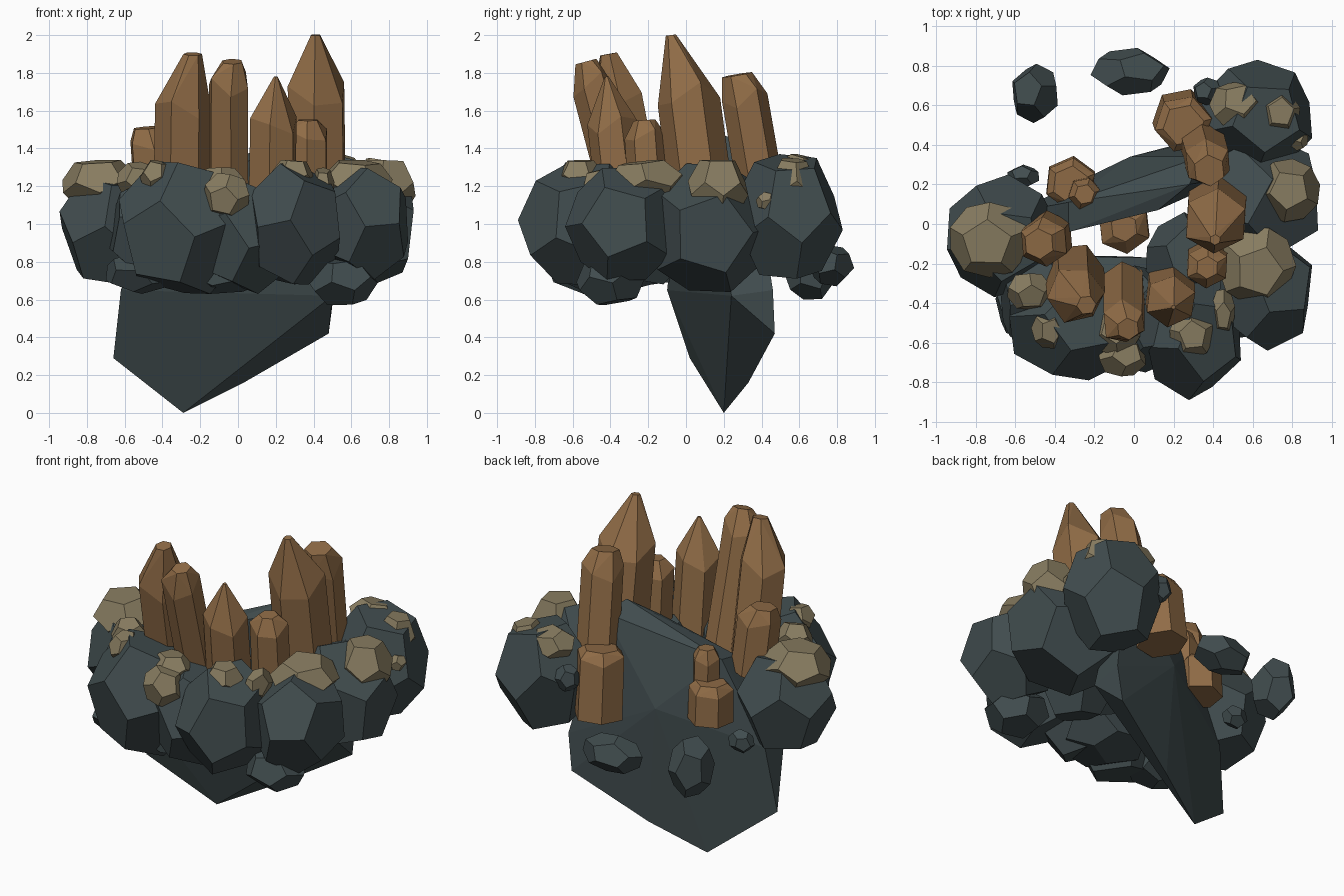
import bpy, bmesh, math, random
from mathutils import Vector, Euler

random.seed(4)
cube = bpy.data.objects.get("Cube")
if cube:
    bpy.data.objects.remove(cube)


def material(name, rgb):
    m = bpy.data.materials.new(name)
    m.use_nodes = True
    m.diffuse_color = (*rgb, 1)
    m.node_tree.nodes["Principled BSDF"].inputs["Base Color"].default_value = (*rgb, 1)
    return m


STONE = material("dark slate", (0.053, 0.074, 0.078))
COPPER = material("copper brown", (0.28, 0.15, 0.062))
ORE = material("dull tan", (0.245, 0.202, 0.118))


def hull(name, points, mat):
    """Flat-faced convex solid around the points."""
    bm = bmesh.new()
    for p in points:
        bm.verts.new(p)
    bmesh.ops.convex_hull(bm, input=bm.verts[:])
    loose = [v for v in bm.verts if not v.link_faces]
    bmesh.ops.delete(bm, geom=loose, context='VERTS')
    bmesh.ops.dissolve_limit(bm, angle_limit=math.radians(3), verts=bm.verts[:], edges=bm.edges[:])
    bmesh.ops.recalc_face_normals(bm, faces=bm.faces[:])
    me = bpy.data.meshes.new(name)
    bm.to_mesh(me)
    bm.free()
    me.materials.append(mat)
    ob = bpy.data.objects.new(name, me)
    bpy.context.collection.objects.link(ob)


def dodecahedron():
    """Corners of a dodecahedron: face centres of an icosahedron."""
    bm = bmesh.new()
    bmesh.ops.create_icosphere(bm, subdivisions=1, radius=1)
    pts = [f.calc_center_median() for f in bm.faces]
    bm.free()
    return pts


DODECA = dodecahedron()


def boulder(name, centre, half, mat=STONE, tilt=6.28):
    """Turned dodecahedron fitted to a box of the given half sizes."""
    turn = Euler([random.uniform(0, t) for t in (tilt, tilt, 6.28)]).to_matrix()
    pts = [turn @ p for p in DODECA]
    lo = [min(p[i] for p in pts) for i in range(3)]
    hi = [max(p[i] for p in pts) for i in range(3)]
    fitted = [Vector(centre[i] + half[i] * (2 * (p[i] - lo[i]) / (hi[i] - lo[i]) - 1)
                     for i in range(3)) for p in pts]
    hull(name, fitted, mat)


def crystal(name, base, top, r, tip, shoulder, shift=(0, 0)):
    """Six-sided shaft with a narrowed tip that may sit off its axis."""
    base, top = Vector(base), Vector(top)
    axis = top - base
    turn = axis.to_track_quat('Z', 'Y')
    spin = random.uniform(0, 1)
    pts = []
    for t, k in ((0, 1.0), (shoulder, 0.98), (1, tip)):
        offset = Vector((*shift, 0)) if t == 1 else Vector()
        for i in range(6):
            a = spin + i * math.tau / 6
            wobble = 0.06 * math.sin(a * 2 + spin) if 0 < t < 1 else 0
            ring = Vector((math.cos(a) * r * k, math.sin(a) * r * k, 0))
            pts.append(base + axis * (t + wobble) + turn @ ring + offset)
    hull(name, pts, COPPER)


# Upright slab that carries everything
hull("core_slab", [
    (-0.29, 0.2, 0), (-0.66, 0.02, 0.29), (-0.62, -0.1, 0.65), (-0.6, 0.06, 0.7),
    (0.03, 0.33, 0.16), (0.48, 0.47, 0.42), (0.51, 0.46, 0.65), (0.5, 0.24, 0.62),
    (0.28, 0.2, 1.47), (0.34, 0.34, 1.42), (-0.33, -0.04, 1.18), (-0.33, 0.11, 1.21),
    (-0.02, 0.34, 0.9), (0.12, 0.07, 1.36)], STONE)

# Ring of large boulders
for name, c, h in (
        ("front_left_boulder", (0.66, -0.33, 1.0), (0.24, 0.31, 0.3)),
        ("front_boulder", (0.3, -0.54, 1.0), (0.24, 0.35, 0.32)),
        ("front_right_boulder", (-0.3, -0.5, 0.98), (0.33, 0.29, 0.35)),
        ("front_right_shoulder", (-0.47, -0.37, 0.96), (0.21, 0.28, 0.28)),
        ("right_boulder", (-0.67, -0.06, 0.98), (0.275, 0.31, 0.3)),
        ("back_left_boulder", (0.62, 0.54, 1.04), (0.28, 0.29, 0.33)),
        ("left_boulder", (0.6, 0.12, 0.98), (0.33, 0.35, 0.34)),
        ("front_filler", (0.03, -0.48, 0.94), (0.26, 0.27, 0.31)),
        ("inner_filler", (0.26, -0.2, 0.94), (0.2, 0.26, 0.26))):
    boulder(name, c, h)

# Smaller stones underneath and beside the ring
for name, c, h in (
        ("lower_left_stone", (0.55, -0.4, 0.7), (0.19, 0.18, 0.13)),
        ("lower_right_stone", (-0.52, -0.42, 0.74), (0.18, 0.17, 0.11)),
        ("lower_front_stone", (-0.1, -0.38, 0.75), (0.28, 0.22, 0.12)),
        ("right_pebble", (-0.56, 0.24, 0.8), (0.08, 0.06, 0.07)),
        ("back_pebble", (0.37, 0.67, 1.12), (0.07, 0.07, 0.08)),
        ("back_floating_stone", (-0.02, 0.77, 0.78), (0.2, 0.12, 0.11)),
        ("right_floating_stone", (-0.5, 0.66, 0.78), (0.115, 0.15, 0.18))):
    boulder(name, c, h)

# Crystals
for name, base, top, r, tip, shoulder, shift in (
        ("front_right_crystal", (-0.3, -0.24, 1.0), (-0.29, -0.41, 1.9), 0.15, 0.33, 0.7, (0.05, 0)),
        ("front_crystal", (-0.05, -0.3, 1.0), (-0.05, -0.53, 1.86), 0.115, 0.5, 0.86, (0.02, 0)),
        ("front_left_crystal", (0.18, -0.33, 1.0), (0.19, -0.42, 1.78), 0.135, 0.08, 0.68, (0.01, 0)),
        ("tall_left_crystal", (0.42, 0.1, 1.0), (0.41, -0.03, 2.0), 0.17, 0.16, 0.68, (0, -0.05)),
        ("short_left_crystal", (0.37, -0.18, 1.0), (0.37, -0.22, 1.55), 0.115, 0.5, 0.85, (0, 0)),
        ("back_left_crystal", (0.34, 0.43, 0.98), (0.38, 0.29, 1.79), 0.125, 0.65, 0.85, (0, -0.02)),
        ("low_back_crystal", (0.24, 0.54, 0.86), (0.25, 0.5, 1.28), 0.15, 0.7, 0.88, (0, 0)),
        ("right_crystal", (-0.43, -0.06, 1.1), (-0.46, -0.1, 1.51), 0.13, 0.6, 0.8, (-0.02, 0)),
        ("low_right_crystal", (-0.32, 0.21, 0.86), (-0.32, 0.2, 1.1), 0.135, 0.7, 0.8, (0, 0)),
        ("small_right_crystal", (-0.25, 0.16, 0.95), (-0.25, 0.15, 1.28), 0.085, 0.6, 0.8, (0, 0)),
        ("inner_crystal", (-0.05, 0.0, 0.82), (-0.05, -0.02, 1.12), 0.14, 0.5, 0.8, (0, 0))):
    crystal(name, base, top, r, tip, shoulder, shift)

# Tan ore lumps, near flat on top, breaking through the boulders
for i, (c, h) in enumerate((
        ((-0.73, -0.08, 1.21), (0.2, 0.19, 0.13)),
        ((0.62, -0.21, 1.22), (0.2, 0.2, 0.12)),
        ((0.78, 0.17, 1.19), (0.16, 0.16, 0.15)),
        ((-0.06, -0.67, 1.15), (0.12, 0.1, 0.12)),
        ((-0.09, -0.54, 1.22), (0.12, 0.12, 0.08)),
        ((-0.43, -0.53, 1.25), (0.09, 0.1, 0.09)),
        ((-0.53, -0.34, 1.23), (0.11, 0.09, 0.1)),
        ((0.29, -0.56, 1.25), (0.11, 0.12, 0.09)),
        ((0.45, -0.44, 1.2), (0.06, 0.11, 0.1)),
        ((0.52, 0.6, 1.28), (0.14, 0.12, 0.09)),
        ((0.73, 0.56, 1.22), (0.11, 0.12, 0.13)),
        ((0.83, 0.43, 1.12), (0.05, 0.06, 0.05)))):
    boulder(f"ore_lump_{i + 1}", c, h, ORE, tilt=0.3)
